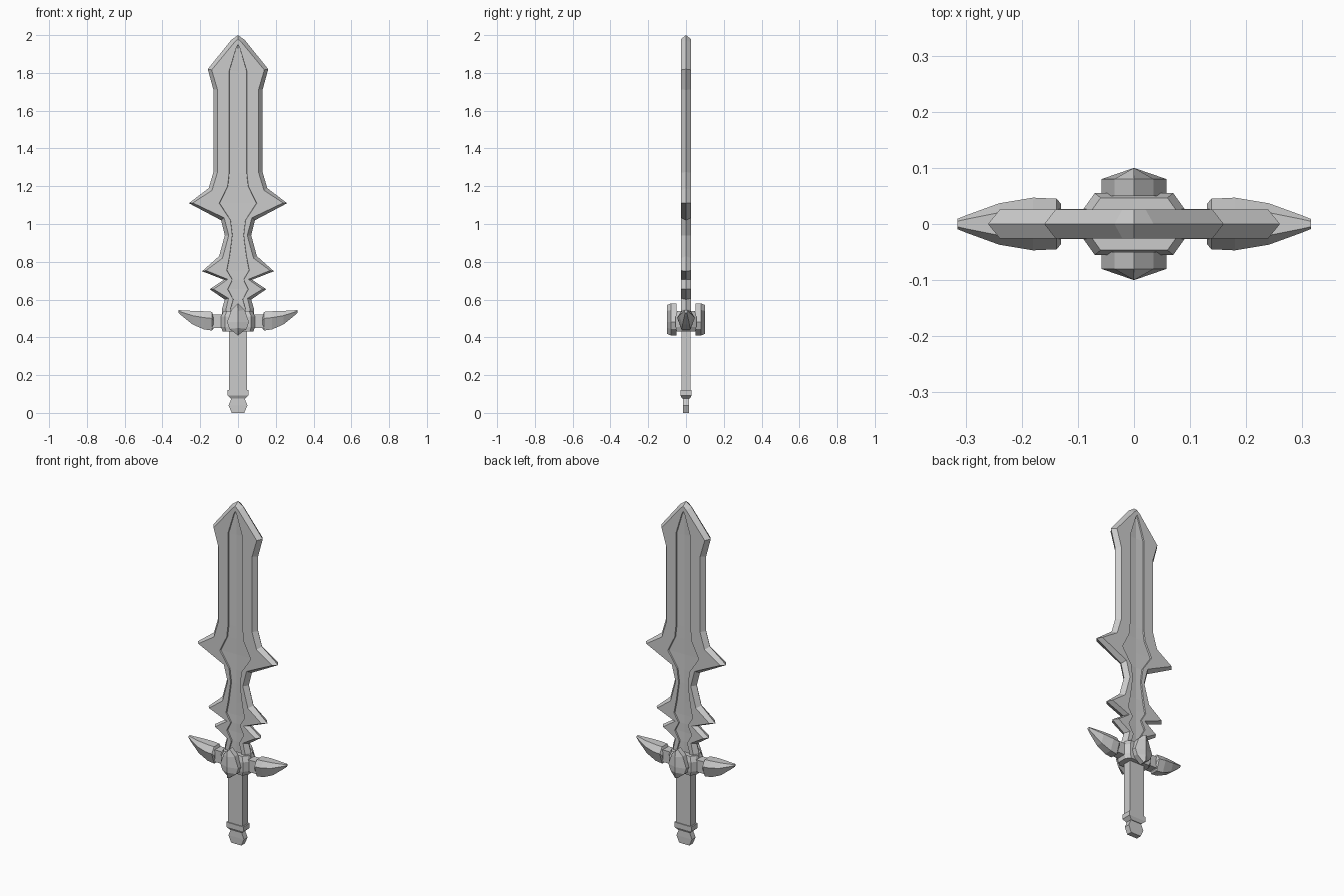
import bpy, bmesh
from mathutils import Vector

if "Cube" in bpy.data.objects:
    bpy.data.objects.remove(bpy.data.objects["Cube"], do_unlink=True)

steel = bpy.data.materials.new("plain grey")
steel.use_nodes = True
GREY = (0.6, 0.6, 0.6, 1)
steel.diffuse_color = GREY
steel.node_tree.nodes["Principled BSDF"].inputs["Base Color"].default_value = GREY


def build(name, rows, closed=True, caps=True, mirror=""):
    """Skin rows of points, mirror across the named axes, make a flat-shaded object."""
    bm = bmesh.new()
    grid = [[bm.verts.new(p) for p in row] for row in rows]
    count = len(rows[0])
    for low, high in zip(grid, grid[1:]):
        for i in range(count if closed else count - 1):
            j = (i + 1) % count
            bm.faces.new((low[i], low[j], high[j], high[i]))
    if caps:
        bm.faces.new(grid[0])
        bm.faces.new(grid[-1])
    for axis in mirror:
        copy = bmesh.ops.duplicate(bm, geom=bm.verts[:] + bm.edges[:] + bm.faces[:])
        for v in copy["geom"]:
            if isinstance(v, bmesh.types.BMVert):
                v.co["xyz".index(axis)] *= -1
    bmesh.ops.remove_doubles(bm, verts=bm.verts, dist=0.0004)
    bmesh.ops.dissolve_degenerate(bm, edges=bm.edges, dist=0.0001)
    bmesh.ops.recalc_face_normals(bm, faces=bm.faces)
    mesh = bpy.data.meshes.new(name)
    bm.to_mesh(mesh)
    bm.free()
    mesh.materials.append(steel)
    obj = bpy.data.objects.new(name, mesh)
    bpy.context.collection.objects.link(obj)
    return obj


def box_rows(levels):
    """Rectangular rings from (height, half width, half depth)."""
    return [[(-w, -d, z), (w, -d, z), (w, d, z), (-w, d, z)] for z, w, d in levels]


# Blade: half outline and matching groove outline, from the tip down
edge = [(0, 2), (.035, 1.975), (.16, 1.82), (.13, 1.71), (.13, 1.275), (.155, 1.19),
        (.26, 1.11), (.09, 1.02), (.07, .94), (.1, .83), (.19, .75), (.075, .705),
        (.15, .655), (.07, .6), (.085, .55), (.085, .45)]
groove = [(0, 1.95), (.01, 1.93), (.047, 1.81), (.047, 1.71), (.047, 1.27), (.055, 1.2),
          (.1, 1.11), (.04, 1.02), (.03, .94), (.045, .83), (.06, .755), (.03, .705),
          (.055, .655), (.025, .6), (.04, .55), (.04, .45)]
edge_v = [Vector(p) for p in edge]
rows = []
for i, (p, (gx, gz)) in enumerate(zip(edge_v, groove)):
    before = edge_v[i - 1] if i else Vector((-edge[1][0], edge[1][1]))
    after = edge_v[i + 1] if i + 1 < len(edge) else p - Vector((0, .1))
    a, b = (p - before).normalized(), (after - p).normalized()
    inward = Vector((a.y + b.y, -a.x - b.x)).normalized() * 0.021
    face = p + inward
    rows.append([(p.x, 0, p.y), (face.x, -.026, face.y), (gx, -.026, gz),
                 (gx * .97, -.018, gz), (0, -.015, gz)])
build("blade", rows, closed=False, caps=False, mirror="xy")

# Grip, collar and pommel
build("grip", box_rows([(.11, .047, .025), (.46, .047, .025)]))
build("pommel_collar", box_rows([(.075, .036, .02), (.092, .055, .03), (.12, .055, .03)]))
build("pommel", box_rows([(0, .033, .016), (.04, .05, .017), (.078, .034, .016)]))

# Guard core with slanted corners
core = [(.09, .027), (.07, .055), (-.07, .055), (-.09, .027),
        (-.09, -.027), (-.07, -.055), (.07, -.055), (.09, -.027)]
build("guard_core", [[(x * s, y * s, z) for x, y in core]
                     for z, s in ((.43, .9), (.455, 1), (.51, 1), (.54, .85))])

# Pointed ridge plates on the front and back of the guard
shield = [(0, .58), (.035, .545), (.058, .48), (.045, .445), (0, .41),
          (-.045, .445), (-.058, .48), (-.035, .545)]
plate = [[(x * sx, y, .49 + (z - .49) * sz) for x, z in shield]
         for y, sx, sz in ((-.05, 1, 1), (-.08, 1, 1), (-.1, 0, .9))]
build("guard_plate", plate, caps=False, mirror="y")


def wing_ring(x, low, high, w):
    mid = low + (high - low) * .65
    return [(x, w * .55, high), (x, w, mid), (x, w * .5, low),
            (x, -w * .5, low), (x, -w, mid), (x, -w * .55, high)]


# Necks and curved wings, mirrored left and right
neck = [[(x, y, z) for y, z in ((-.027, .45), (.027, .45), (.027, .52), (-.027, .52))]
        for x in (.06, .145)]
build("guard_neck", neck, mirror="x")
wing = [(.13, .445, .515, .036), (.138, .436, .535, .045), (.18, .442, .538, .047),
        (.24, .468, .54, .037), (.295, .512, .543, .017), (.315, .53, .545, .009)]
build("guard_wing", [wing_ring(*s) for s in wing], mirror="x")
